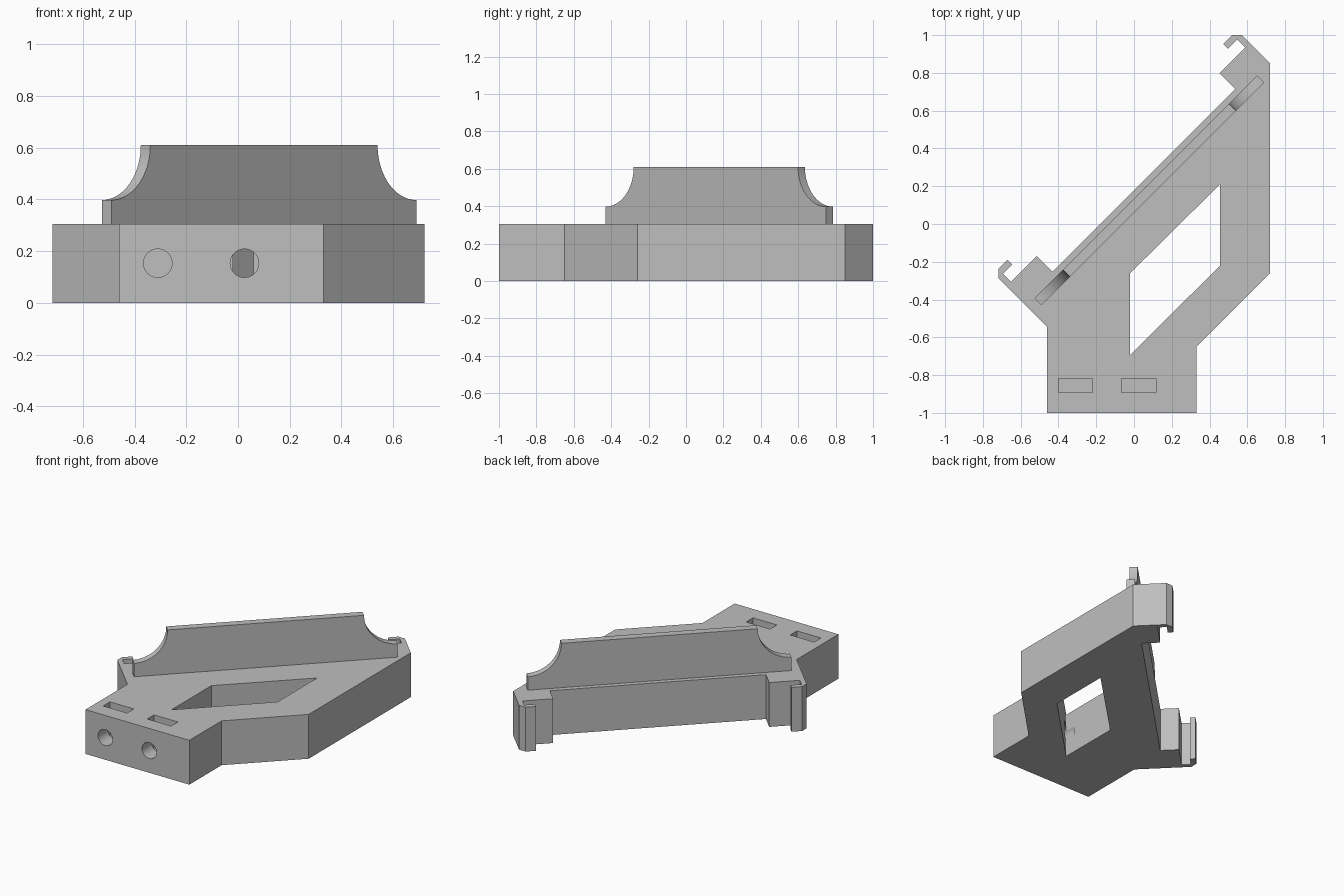
import bpy, bmesh, math
from mathutils import Matrix

if "Cube" in bpy.data.objects:
    bpy.data.objects.remove(bpy.data.objects["Cube"], do_unlink=True)

grey = bpy.data.materials.new("plain grey")
grey.use_nodes = True
GREY = (0.52, 0.52, 0.52, 1)
grey.diffuse_color = GREY
grey.node_tree.nodes["Principled BSDF"].inputs["Base Color"].default_value = GREY

HEIGHT = 0.305


def prism(name, outline, low, high, matrix=None):
    """Extrude a flat outline from low to high along local z."""
    bm = bmesh.new()
    face = bm.faces.new([bm.verts.new((x, y, low)) for x, y in outline])
    top = bmesh.ops.extrude_face_region(bm, geom=[face])["geom"]
    verts = [v for v in top if isinstance(v, bmesh.types.BMVert)]
    bmesh.ops.translate(bm, verts=verts, vec=(0, 0, high - low))
    if matrix:
        bm.transform(matrix)
    bmesh.ops.recalc_face_normals(bm, faces=bm.faces)
    mesh = bpy.data.meshes.new(name)
    bm.to_mesh(mesh)
    bm.free()
    mesh.materials.append(grey)
    obj = bpy.data.objects.new(name, mesh)
    bpy.context.collection.objects.link(obj)
    return obj


def cut(target, cutter):
    mod = target.modifiers.new("cut", "BOOLEAN")
    mod.operation, mod.solver, mod.object = "DIFFERENCE", "EXACT", cutter
    bpy.context.view_layer.objects.active = target
    bpy.ops.object.modifier_apply(modifier=mod.name)
    bpy.data.objects.remove(cutter, do_unlink=True)


def smooth(obj):
    bpy.ops.object.select_all(action="DESELECT")
    obj.select_set(True)
    bpy.context.view_layer.objects.active = obj
    bpy.ops.object.shade_smooth_by_angle(angle=math.radians(30))


# Base plate with a hooked clip at each end of its diagonal edge
clip = [(0.72, 0.85), (0.57, 1.0), (0.52, 1.0), (0.473, 0.953), (0.498, 0.928),
        (0.547, 0.977), (0.589, 0.935), (0.452, 0.798), (0.536, 0.714)]
MIRROR = 0.283
far_clip = [(MIRROR - y, MIRROR - x) for x, y in reversed(clip)]
foot = [(-0.46, -1), (0.33, -1), (0.33, -0.65), (0.72, -0.26)]
base = prism("base_plate", foot + clip + far_clip[:-1] + [(-0.46, -0.545)], 0, HEIGHT)

# Slanted window through the plate
window = [(0.455, 0.21), (0.455, -0.22), (-0.02, -0.695), (-0.02, -0.26)]
cut(base, prism("window_cutter", window, -0.1, 0.5))

# Screw holes in the front face, each crossed by a nut slot from above
for x in (-0.31, 0.025):
    circle = [(0.055 * math.cos(a * math.tau / 40), 0.055 * math.sin(a * math.tau / 40))
              for a in range(40)]
    place = Matrix.Translation((x, -1, 0.153)) @ Matrix.Rotation(math.pi / 2, 4, "X")
    cut(base, prism("hole_cutter", circle, -0.385, 0.1, place))
    slot = [(x - 0.091, -0.893), (x + 0.091, -0.893), (x + 0.091, -0.819), (x - 0.091, -0.819)]
    cut(base, prism("slot_cutter", slot, 0.06, 0.5))
smooth(base)

# Upright fin with a scooped corner at each end
START, END, TOP, R = -0.6505, 1.018, 0.61, 0.213
arc = [(R * math.sin(i * math.pi / 40), TOP - R * math.cos(i * math.pi / 40)) for i in range(21)]
profile = [(START, HEIGHT)] + [(START + u, z) for u, z in arc]
profile += [(END - u, z) for u, z in reversed(arc)] + [(END, HEIGHT)]
turn = Matrix.Rotation(math.pi / 4, 4, "Z") @ Matrix.Rotation(math.pi / 2, 4, "X")
smooth(prism("fin", profile, -0.094, -0.042, turn))
